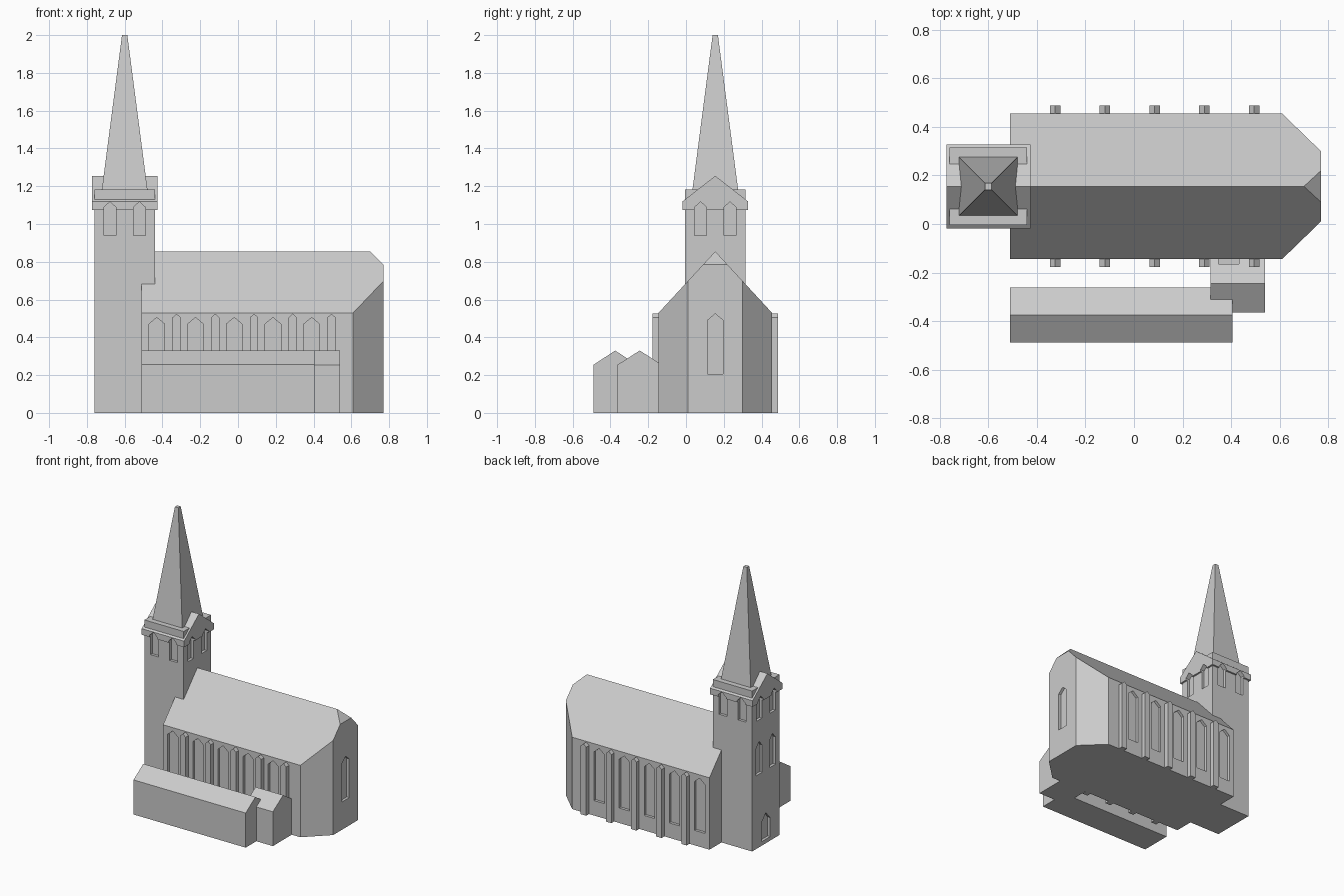
import bpy, bmesh
from mathutils import Vector

if "Cube" in bpy.data.objects:
    bpy.data.objects.remove(bpy.data.objects["Cube"])

stone = bpy.data.materials.new("grey_stone")
stone.diffuse_color = (0.6, 0.6, 0.6, 1)
stone.use_nodes = True
stone.node_tree.nodes["Principled BSDF"].inputs["Base Color"].default_value = stone.diffuse_color

CY = 0.155            # church centre line in y
TX = -0.60            # tower centre in x


def add_prism(bm, profile, axis, a, b):
    """Extrude a (u, z) profile along x or y from a to b."""
    def pt(u, z, t):
        return (t, u, z) if axis == 'x' else (u, t, z)
    lo = [bm.verts.new(pt(u, z, a)) for u, z in profile]
    hi = [bm.verts.new(pt(u, z, b)) for u, z in profile]
    n = len(profile)
    bm.faces.new(lo)
    bm.faces.new(hi[::-1])
    for i in range(n):
        j = (i + 1) % n
        bm.faces.new((lo[j], lo[i], hi[i], hi[j]))


def finish(name, bm):
    bmesh.ops.recalc_face_normals(bm, faces=bm.faces[:])
    me = bpy.data.meshes.new(name)
    bm.to_mesh(me)
    bm.free()
    me.materials.append(stone)
    ob = bpy.data.objects.new(name, me)
    bpy.context.collection.objects.link(ob)
    return ob


def prism(name, profile, axis, a, b):
    bm = bmesh.new()
    add_prism(bm, profile, axis, a, b)
    return finish(name, bm)


def gabled(c, half, z0, eave, ridge):
    return [(c - half, z0), (c + half, z0), (c + half, eave), (c, ridge), (c - half, eave)]


def rect(c, half, z0, z1):
    return [(c - half, z0), (c + half, z0), (c + half, z1), (c - half, z1)]


# Nave: gabled prism with chamfered apse corners and a small hip
bm = bmesh.new()
add_prism(bm, gabled(CY, 0.30, 0, 0.53, 0.855), 'x', -0.51, 0.77)
for co, no in (((0.61, CY - 0.30, 0), (0.155, -0.16, 0)),
               ((0.61, CY + 0.30, 0), (0.155, 0.16, 0)),
               ((0.70, CY, 0.855), (1, 0, 1))):
    cut = bmesh.ops.bisect_plane(bm, geom=bm.verts[:] + bm.edges[:] + bm.faces[:],
                                 plane_co=co, plane_no=Vector(no).normalized(), clear_outer=True)
    edges = [e for e in cut['geom_cut'] if isinstance(e, bmesh.types.BMEdge)]
    bmesh.ops.contextual_create(bm, geom=edges)
nave = finish("nave", bm)

# Tower with saddle roof, parapet block and spire
tower = prism("tower", rect(TX, 0.16, 0, 1.10), 'y', CY - 0.16, CY + 0.16)
saddle = prism("belfry_gable_roof", gabled(CY, 0.173, 1.075, 1.12, 1.255), 'x', TX - 0.173, TX + 0.173)
prism("belfry_parapet", rect(TX, 0.16, 1.125, 1.183), 'y', CY - 0.16, CY + 0.16)
bm = bmesh.new()
rings = [[bm.verts.new((TX + h * sx, CY + h * sy, z))
          for sx, sy in ((-1, -1), (1, -1), (1, 1), (-1, 1))]
         for h, z in ((0.121, 1.18), (0.014, 2.0))]
for r in rings:
    bm.faces.new(r)
for i in range(4):
    j = (i + 1) % 4
    bm.faces.new((rings[0][i], rings[0][j], rings[1][j], rings[1][i]))
finish("spire", bm)

# Buttresses with little gabled tops along both sides
bm = bmesh.new()
for i in range(5):
    for s in (-1, 1):
        y0, y1 = sorted((CY + s * 0.28, CY + s * 0.333))
        add_prism(bm, gabled(-0.325 + 0.205 * i, 0.022, 0, 0.505, 0.525), 'y', y0, y1)
finish("buttresses", bm)

# Low side building and porch
prism("side_building", gabled(-0.375, 0.114, 0, 0.255, 0.33), 'x', -0.51, 0.405)
porch = prism("porch", gabled(-0.245, 0.12, 0, 0.253, 0.33), 'x', 0.315, 0.54)


# Window and door recesses
D = 0.02


def window(bm, axis, wall, c, half, z0, shoulder, peak):
    add_prism(bm, gabled(c, half, z0, shoulder, peak), axis, wall - D, wall + D)


bm = bmesh.new()
for i in range(5):
    for s in (-1, 1):
        window(bm, 'y', CY + s * 0.30, -0.43 + 0.205 * i, 0.042, 0.11, 0.47, 0.505)
window(bm, 'x', 0.77, CY, 0.041, 0.205, 0.49, 0.525)
nave_cut = finish("nave_window_cutter", bm)

bm = bmesh.new()
for s in (-1, 1):
    for o in (-0.078, 0.078):
        window(bm, 'y', CY + s * 0.16, TX + o, 0.032, 0.94, 1.088, 1.118)
        window(bm, 'x', TX + s * 0.16, CY + o, 0.032, 0.94, 1.088, 1.118)
for o in (-0.078, 0.078):
    window(bm, 'x', TX - 0.16, CY + o, 0.036, 0.54, 0.74, 0.78)
window(bm, 'x', TX - 0.16, CY, 0.05, 0.03, 0.17, 0.225)
tower_cut = finish("tower_window_cutter", bm)

for ob, cutter in ((nave, nave_cut), (porch, nave_cut), (tower, tower_cut), (saddle, tower_cut)):
    m = ob.modifiers.new("recesses", 'BOOLEAN')
    m.operation = 'DIFFERENCE'
    m.solver = 'EXACT'
    m.object = cutter
deps = bpy.context.evaluated_depsgraph_get()
baked = [(ob, bpy.data.meshes.new_from_object(ob.evaluated_get(deps)))
         for ob in (nave, porch, tower, saddle)]
for ob, me in baked:
    ob.modifiers.clear()
    ob.data = me
for c in (nave_cut, tower_cut):
    bpy.data.objects.remove(c)
